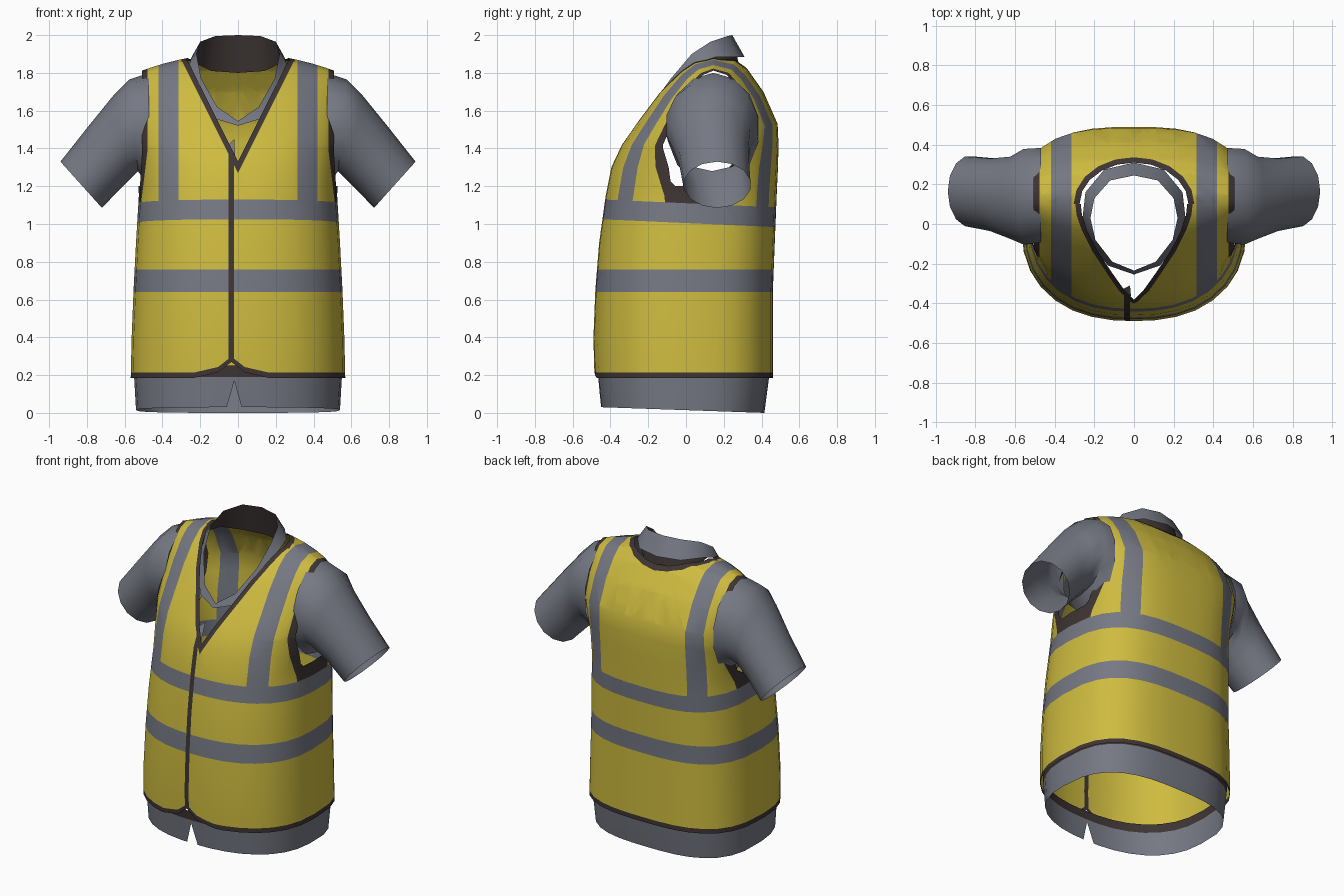
import bpy, bmesh, math
from mathutils import Vector as V

if "Cube" in bpy.data.objects:
    bpy.data.objects.remove(bpy.data.objects["Cube"])


def material(name, rgb):
    m = bpy.data.materials.new(name)
    m.diffuse_color = (*rgb, 1)
    m.use_nodes = True
    m.node_tree.nodes["Principled BSDF"].inputs["Base Color"].default_value = m.diffuse_color
    return m


YELLOW = material("safety yellow", (0.62, 0.50, 0.05))
GREY = material("grey cloth", (0.18, 0.19, 0.23))
DARK = material("dark trim", (0.048, 0.036, 0.034))


def finish(bm, name, mats, colour=None, angle=50):
    """Turn a bmesh into an object, colouring faces by a rule on their centre."""
    if colour:
        for f in bm.faces:
            f.material_index = colour(f.calc_center_median())
    me = bpy.data.meshes.new(name)
    bm.to_mesh(me)
    bm.free()
    ob = bpy.data.objects.new(name, me)
    bpy.context.collection.objects.link(ob)
    for m in mats:
        me.materials.append(m)
    bpy.ops.object.select_all(action='DESELECT')
    ob.select_set(True)
    bpy.context.view_layer.objects.active = ob
    bpy.ops.object.shade_smooth_by_angle(angle=math.radians(angle))
    return ob


def loft(loops, closed=True):
    bm = bmesh.new()
    rows = [[bm.verts.new(p) for p in loop] for loop in loops]
    n = len(rows[0])
    for a, b in zip(rows, rows[1:]):
        for i in range(n if closed else n - 1):
            j = (i + 1) % n
            bm.faces.new((a[i], a[j], b[j], b[i]))
    bmesh.ops.remove_doubles(bm, verts=bm.verts, dist=0.0005)
    bmesh.ops.recalc_face_normals(bm, faces=bm.faces)
    return bm


def cut(bm, co, no, where=lambda c: True, mirror=False):
    """Slice the chosen faces along a plane, optionally on both sides."""
    for s in ((1, -1) if mirror else (1,)):
        faces = [f for f in bm.faces if where(f.calc_center_median())]
        geom = faces + list({e for f in faces for e in f.edges}) \
            + list({v for f in faces for v in f.verts})
        bmesh.ops.bisect_plane(bm, geom=geom, dist=1e-5,
                               plane_co=(s * co[0], co[1], co[2]),
                               plane_no=V((s * no[0], no[1], no[2])).normalized())


def remove(bm, rule):
    bmesh.ops.delete(bm, geom=[f for f in bm.faces if rule(f.calc_center_median())],
                     context='FACES')


def body_ring(z, hw, yf, yb, drop=0, tilt=0, n=32):
    """Torso section: rounder front, flatter back, shoulders dropping with x."""
    cy, pts = (yf + yb) / 2, []
    for i in range(n):
        t = 2 * math.pi * i / n
        c = math.cos(t)
        front = math.sin(t) < 0
        e = 2.35 if front else 2.9
        r = max(0, 1 - abs(c) ** e) ** (1 / e) * (yb - yf) / 2
        y = cy - r if front else cy + r
        pts.append((hw * c, y, z - drop * (hw * c) ** 2 - tilt * y))
    return pts


# ---- vest shell
vest = loft([body_ring(*r) for r in (
    (0.185, .568, -.485, .46), (0.40, .563, -.49, .46), (0.65, .553, -.48, .46),
    (0.90, .54, -.46, .47), (1.15, .525, -.425, .48), (1.30, .53, -.395, .487),
    (1.42, .55, -.34, .49), (1.53, .56, -.265, .485, .05), (1.70, .56, -.15, .41, .2),
    (1.82, .56, -.045, .325, .3), (1.88, .56, .035, .26, .35), (1.905, .56, .145, .145, .36))])


def level(c):               # height along the slightly tilted chest stripe
    return c.z + .045 * c.y


# stripe cuts
for z in (.64, .76, .215):
    cut(vest, (0, 0, z), (0, 0, 1))
for z in (1.005, 1.11):
    cut(vest, (0, 0, z), (0, .045, 1))
for x in (.315, .42):
    cut(vest, (x, 0, 0), (1, 0, 0), lambda c: level(c) > 1.11, True)

# front closure and rounded front corners
SEAM = -.035
for x in (SEAM - .015, SEAM + .015):
    cut(vest, (x, 0, 0), (1, 0, 0), lambda c: c.y < -.25 and c.z < 1.45)
CORNER = [((0, .27), (.055, .07)), ((.07, .215), (.03, .13))]


def under_corner(c, lift=0):
    d = abs(c.x - SEAM)
    return c.y < 0 and any((d - p[0]) * n[0] + (c.z - p[1] - lift) * n[1] < 0
                           for p, n in CORNER)


for lift in (0, .028):
    for (px, pz), (nx, nz) in CORNER:
        for s in (1, -1):
            cut(vest, (SEAM + s * px, 0, pz + lift), (s * nx, 0, nz),
                lambda c: c.y < -.2 and c.z < .4 and s * (c.x - SEAM) > -.016)

# neck opening: a V in front, half an ellipse behind
cut(vest, (0, .1, 0), (0, 1, 0), lambda c: c.z > 1.5)


def arc_planes(rx, ry, k=10):
    p = [V((rx * math.cos(math.pi * i / k), .1 + ry * math.sin(math.pi * i / k), 0))
         for i in range(k + 1)]
    return [(a, V(((b - a).y, -(b - a).x, 0))) for a, b in zip(p, p[1:])]


ARCS = {1.33: arc_planes(.275, .21), 1.27: arc_planes(.305, .237)}
for tip, arc in ARCS.items():
    cut(vest, (0, 0, tip), (2, 0, -1), lambda c: c.y < .1 and c.z > 1.15, True)
    for co, no in arc:
        cut(vest, co, no, lambda c: c.y > .1 and c.z > 1.6 and abs(c.x) < .45)


def in_neck(c, tip):
    if c.y < .1:
        return 2 * abs(c.x) < c.z - tip
    return c.z > 1.6 and all((V((c.x, c.y, 0)) - co).dot(no) < 0 for co, no in ARCS[tip])


# arm openings
cut(vest, (0, 0, 1.4), (0, 0, 1), lambda c: abs(c.x) > .4)
cut(vest, (0, 0, 1.2), (0, 0, 1), lambda c: abs(c.x) > .45)
for x, k in ((.478, .12), (.507, .06)):
    cut(vest, (x, 0, 1.4), (1, 0, 0), lambda c: c.z > 1.4, True)
    cut(vest, (x, 0, 1.4), (1, 0, k), lambda c: 1.1 < c.z < 1.4, True)


def in_arm(c, x, k):
    return abs(c.x) > x + k * max(0, 1.4 - c.z)


remove(vest, lambda c: in_neck(c, 1.33) or under_corner(c)
       or (c.z > 1.2 and in_arm(c, .507, .06)))


def vest_colour(c):
    h, ax = level(c), abs(c.x)
    seam = abs(c.x - SEAM) < .015 and c.y < -.2 and c.z < 1.36
    if seam or c.z < .215 or under_corner(c, .028) or in_neck(c, 1.27):
        return 2
    if h > 1.11 and in_arm(c, .478, .12):
        return 2
    if .64 < c.z < .76 or 1.005 < h < 1.11 or (h > 1.11 and .315 < ax < .42):
        return 1
    return 0


finish(vest, "vest", [YELLOW, GREY, DARK], vest_colour)

# ---- shirt hem below the vest, with a small front notch
hem = loft([body_ring(.0145, .54, -.45, .415, 0, .035), body_ring(.19, .55, -.465, .44),
            body_ring(.25, .553, -.47, .445)])
for s in (1, -1):
    cut(hem, (-.02, 0, .17), (s * .16, 0, .045), lambda c: c.y < -.3 and c.z < .19)
remove(hem, lambda c: c.y < -.3 and c.z < .17 and abs(c.x + .02) * .16 < (.17 - c.z) * .045)
finish(hem, "shirt_hem", [GREY, DARK], lambda c: int(c.z > .19))

# ---- sleeves: each ring is given by its top, bottom and depth
SLEEVE = [((.47, 1.80), (.47, 1.20), -.10, .39), ((.575, 1.765), (.53, 1.28), -.11, .385),
          ((.66, 1.68), (.57, 1.24), -.08, .345), ((.79, 1.52), (.63, 1.18), -.04, .335),
          ((.94, 1.33), (.72, 1.085), -.015, .345)]


def sleeve_ring(top, bot, y0, y1, s, n=14):
    pts = []
    for i in range(n):
        a = 2 * math.pi * i / n
        w = (1 + math.cos(a)) / 2
        pts.append((s * (bot[0] + w * (top[0] - bot[0])),
                    (y0 + y1) / 2 + (y1 - y0) / 2 * math.sin(a),
                    bot[1] + w * (top[1] - bot[1])))
    return pts


for s, side in ((1, "left"), (-1, "right")):
    finish(loft([sleeve_ring(*r, s) for r in SLEEVE]), side + "_sleeve", [GREY])

# ---- collar: outer fold and dark inner band, half outline mirrored
TOP = [(0, .245, 2.0), (.12, .22, 1.995), (.20, .13, 1.965), (.22, .03, 1.90),
       (.195, -.08, 1.77), (.11, -.19, 1.62), (0, -.235, 1.545)]
LOW = [(0, .31, 1.885), (.15, .275, 1.885), (.245, .16, 1.885), (.26, .03, 1.84),
       (.225, -.10, 1.69), (.13, -.21, 1.56), (0, -.255, 1.52)]
INNER = [(0, .29, 1.80), (.14, .25, 1.81), (.225, .14, 1.85), (.225, .03, 1.87)]


def whole(half):
    return [(-x, y, z) for x, y, z in half[:0:-1]] + half


finish(loft([whole(TOP), whole(LOW)], False), "collar_fold", [GREY])
finish(loft([whole(TOP[:4]), whole(INNER)], False), "collar_inner_band", [DARK])

# ---- small shirt corner showing in the neck opening
tab = bmesh.new()
tab.faces.new([tab.verts.new(p) for p in
               ((-.07, -.335, 1.40), (-.015, -.365, 1.34), (-.02, -.31, 1.45))])
finish(tab, "shirt_front_tab", [GREY])
